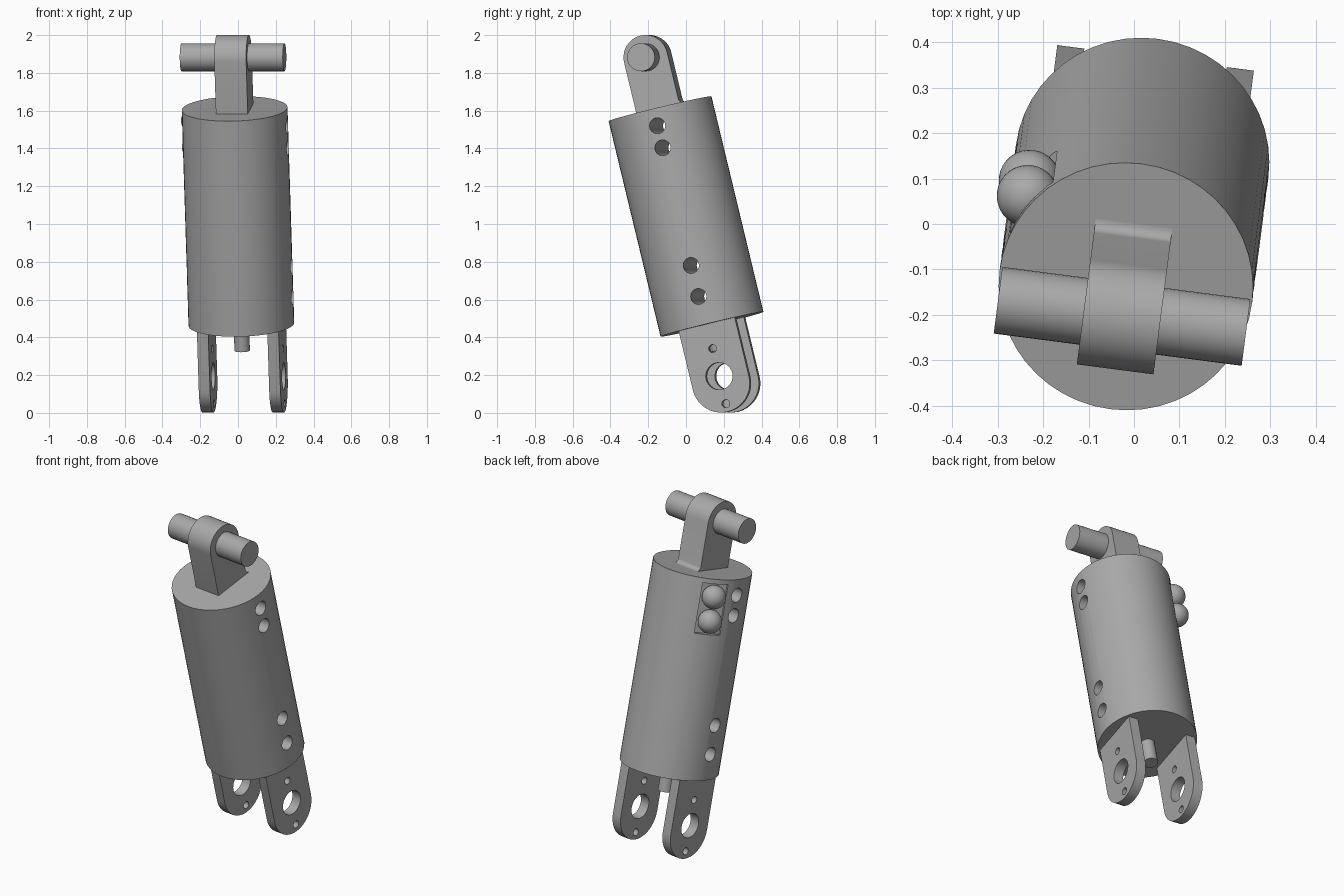
import bpy, bmesh
from math import pi, sin, cos, radians
from mathutils import Matrix, Vector

cube = bpy.data.objects.get("Cube")
if cube:
    bpy.data.objects.remove(cube, do_unlink=True)

grey = bpy.data.materials.new("machined_grey")
grey.use_nodes = True
grey.diffuse_color = (0.4, 0.4, 0.4, 1)
grey.node_tree.nodes["Principled BSDF"].inputs["Base Color"].default_value = (0.4, 0.4, 0.4, 1)

# Whole assembly leans forward and is turned slightly about the vertical
POSE = (Matrix.Translation((0, 0, 1.04)) @ Matrix.Rotation(radians(-7.4), 4, 'Z')
        @ Matrix.Rotation(radians(13.66), 4, 'X'))
ACROSS = Matrix.Rotation(pi / 2, 4, 'Y')


def add_object(name, bm):
    bmesh.ops.recalc_face_normals(bm, faces=bm.faces[:])
    mesh = bpy.data.meshes.new(name)
    bm.to_mesh(mesh)
    bm.free()
    mesh.materials.append(grey)
    obj = bpy.data.objects.new(name, mesh)
    bpy.context.collection.objects.link(obj)
    obj.matrix_world = POSE
    return obj


def cylinder(name, radius, length, centre, turn=Matrix(), sides=32):
    bm = bmesh.new()
    bmesh.ops.create_cone(bm, cap_ends=True, segments=sides, radius1=radius, radius2=radius,
                          depth=length, matrix=Matrix.Translation(centre) @ turn)
    return add_object(name, bm)


def plate(name, profile, x_mid, thickness):
    """Extrude a (y, z) profile along x."""
    bm = bmesh.new()
    verts = [bm.verts.new((x_mid - thickness / 2, y, z)) for y, z in profile]
    face = bm.faces.new(verts)
    moved = bmesh.ops.extrude_face_region(bm, geom=[face])["geom"]
    bmesh.ops.translate(bm, vec=(thickness, 0, 0),
                        verts=[v for v in moved if isinstance(v, bmesh.types.BMVert)])
    return add_object(name, bm)


def arc(y, z, radius, start, end, steps=20):
    return [(y + radius * cos(start + (end - start) * i / steps),
             z + radius * sin(start + (end - start) * i / steps)) for i in range(steps + 1)]


def cut(obj, cutters):
    for cutter in cutters:
        cutter.hide_render = True
        mod = obj.modifiers.new("cut", 'BOOLEAN')
        mod.operation = 'DIFFERENCE'
        mod.solver = 'EXACT'
        mod.object = cutter
    graph = bpy.context.evaluated_depsgraph_get()
    mesh = bpy.data.meshes.new_from_object(obj.evaluated_get(graph))
    obj.modifiers.clear()
    obj.data = mesh
    for cutter in cutters:
        bpy.data.objects.remove(cutter, do_unlink=True)


parts = []

# Barrel with cross-drilled holes and a flat pocket for the ball fittings
R, HALF = 0.28, 0.587
barrel = cylinder("barrel", R, 2 * HALF, (0, 0, 0), sides=48)
drills = [cylinder("drill", 0.042, 1, (0, 0, z), ACROSS, 24)
          for z in (0.494, 0.374, -0.267, -0.436)]
side = radians(148)
bm = bmesh.new()
bmesh.ops.create_cube(bm, size=1, matrix=Matrix.Rotation(side, 4, 'Z')
                      @ Matrix.Translation((0.30, 0, 0.412))
                      @ Matrix.Diagonal((0.1, 0.15, 0.295, 1)))
cut(barrel, drills + [add_object("pocket_cutter", bm)])
parts.append(barrel)

# Ball fittings
for name, z in (("upper_ball", 0.485), ("lower_ball", 0.342)):
    bm = bmesh.new()
    bmesh.ops.create_uvsphere(bm, u_segments=32, v_segments=16, radius=0.068,
                              matrix=Matrix.Translation((0.283 * cos(side), 0.283 * sin(side), z)))
    parts.append(add_object(name, bm))

# Top lug with a small fillet at the back of its foot
EYE, LUG = 0.867, 0.118
foot = HALF - 0.01
profile = arc(0, EYE, LUG, 0, pi) + [(-LUG, foot), (LUG + 0.025, foot)]
profile += arc(LUG + 0.025, HALF + 0.025, 0.025, 1.5 * pi, pi, 6)
parts.append(plate("top_lug", profile, 0, 0.17))
parts.append(cylinder("cross_pin", 0.074, 0.55, (0, 0, EYE), ACROSS))

# Clevis plates with a main bore and two small holes
W, TIP, BORE = 0.154, -0.91, -0.87
for name, x in (("left_clevis_plate", 0.188), ("right_clevis_plate", -0.188)):
    fork = plate(name, arc(0, TIP, W, pi, 2 * pi) + [(W, 0.01 - HALF), (-W, 0.01 - HALF)], x, 0.06)
    cut(fork, [cylinder("bore", r, 0.2, (x, 0, BORE + dz), ACROSS)
               for r, dz in ((0.072, 0), (0.021, 0.15), (0.021, -0.15))])
    parts.append(fork)

# Short rod under the barrel
parts.append(cylinder("lower_rod", 0.041, 0.16, (0, 0, -0.65)))

# Smooth the round surfaces, keep the edges sharp
bpy.ops.object.select_all(action='DESELECT')
for part in parts:
    part.select_set(True)
bpy.context.view_layer.objects.active = barrel
bpy.ops.object.shade_smooth_by_angle(angle=radians(30))
